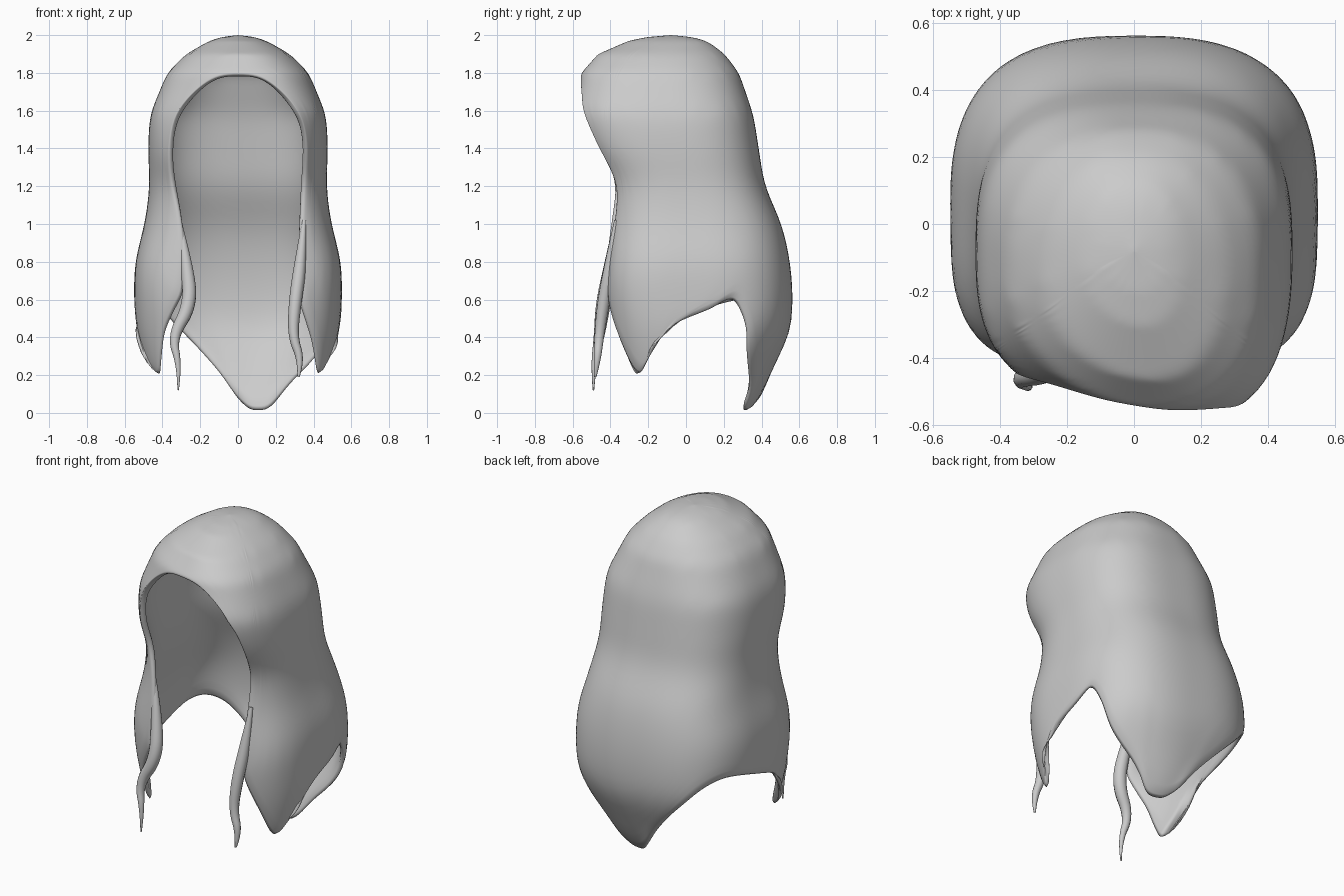
import bpy, math
from mathutils import Vector

if "Cube" in bpy.data.objects:
    bpy.data.objects.remove(bpy.data.objects["Cube"])

# Body cross-sections: height, half width, front y, back y
SECTIONS = [
    (0.0, .35, -.38, .34), (.07, .39, -.40, .40), (.2, .49, -.43, .44),
    (.4, .54, -.44, .545), (.6, .55, -.45, .565), (.8, .545, -.445, .55),
    (1.0, .495, -.44, .505), (1.2, .47, -.46, .42), (1.4, .475, -.55, .385),
    (1.6, .458, -.58, .35), (1.8, .375, -.545, .28), (1.9, .275, -.46, .205),
    (1.97, .15, -.30, .11), (1.99, .09, -.2, .03), (2.0, 0, -.08, -.08)]

# Free edge (angle from the front, height): face opening, side lobes, back point
EDGE = [
    (0, 1.79), (18, 1.76), (34, 1.65), (43, 1.48), (43, 1.25), (38, 1.05),
    (31, .85), (29, .64), (34, .5), (45, .34), (58, .2), (67, .26),
    (79, .42), (93, .54), (105, .6), (113, .5), (123, .33), (141, .17),
    (152, .02), (168, 0), (180, .07), (194, .25), (209, .43), (225, .55),
    (245, .6), (268, .55), (284, .43), (300, .2), (309, .26), (319, .42),
    (329, .55), (335, .65), (335, .85), (327, 1.05), (317, 1.25),
    (317, 1.48), (326, 1.65), (342, 1.76)]
SUB, ROWS = 3, 28


def spline(p0, p1, p2, p3, f):
    return .5 * (2 * p1 + (p2 - p0) * f + (2 * p0 - 5 * p1 + 4 * p2 - p3) * f * f
                 + (3 * p1 - p0 - 3 * p2 + p3) * f ** 3)


def section(z):
    z = min(max(z, 0), 2)
    last = len(SECTIONS) - 1
    for k in range(last):
        lo, hi = SECTIONS[k], SECTIONS[k + 1]
        if z <= hi[0]:
            f = (z - lo[0]) / (hi[0] - lo[0])
            if .1 < z < 1.6 and k > 2:
                a, b = SECTIONS[k - 1], SECTIONS[k + 2]
                return [spline(a[j], lo[j], hi[j], b[j], f) for j in (1, 2, 3)]
            return [lo[j] + (hi[j] - lo[j]) * f for j in (1, 2, 3)]


def spow(v, e):
    return math.copysign(abs(v) ** e, v)


def surface(angle, z):
    w, yf, yb = section(z)
    a = math.radians(angle)
    mid, half = (yf + yb) / 2, (yb - yf) / 2
    e = .74 + .2 * max(0, (z - 1.6) / .4)
    if math.cos(a) < 0:                      # rounder low on the back point
        e += .2 * max(0, min(1, (.5 - z) / .3)) * -math.cos(a)
    sx = spow(math.sin(a), e)
    x = w * sx
    if math.cos(a) > 0:                      # squarer front around the locks
        p = 2 / e + .9 * max(0, 1 - abs(z - .7) / .5)
        y = mid - half * max(0, 1 - abs(sx) ** p) ** (1 / p)
    else:
        y = mid + half * abs(math.cos(a)) ** e
    # the brow pushes further forward on the right
    if z > 1.3:
        y -= .17 * x * max(0, math.cos(a)) * min(1, (z - 1.3) / .3)
    return (x, y, max(z, 0))


def edge_point(i, f):
    n = len(EDGE)
    pts = []
    for k in range(i - 1, i + 3):
        a, z = EDGE[k % n]
        pts.append(Vector((a + 360 * (k // n), z)))
    return spline(*pts, f)


# Hair shell: columns run from the free edge up to the crown
cols = len(EDGE) * SUB
verts, faces = [], []
for c in range(cols):
    ab, zb = edge_point(c // SUB, (c % SUB) / SUB)
    i, n = c / SUB, len(EDGE)
    # fan the columns beside the face opening outward so they do not overlap
    at = 360 * c / cols + 22 * (math.exp(-((i - 4.5) / 2.5) ** 2)
                                - math.exp(-((n - i - 4.5) / 2.5) ** 2))
    for r in range(ROWS):
        t = r / ROWS
        z = zb + (2 - zb) * (1 - (1 - t) ** 2)
        verts.append(surface(ab + (at - ab) * t ** .4, z))
crown = len(verts)
verts.append((0, -.08, 2.0))
for c in range(cols):
    d = (c + 1) % cols
    for r in range(ROWS - 1):
        faces.append((c * ROWS + r, d * ROWS + r, d * ROWS + r + 1, c * ROWS + r + 1))
    faces.append((c * ROWS + ROWS - 1, d * ROWS + ROWS - 1, crown))
mesh = bpy.data.meshes.new("hair_shell")
mesh.from_pydata(verts, [], faces)
mesh.shade_smooth()
shell = bpy.data.objects.new("hair_shell", mesh)
bpy.context.collection.objects.link(shell)
sol = shell.modifiers.new("thickness", 'SOLIDIFY')
sol.thickness, sol.offset = .035, -1
sub = shell.modifiers.new("smooth", 'SUBSURF')
sub.levels = sub.render_levels = 1


# Thin tapering strands hanging from the front locks
def strand(name, points):
    cu = bpy.data.curves.new(name, 'CURVE')
    cu.dimensions = '3D'
    cu.bevel_depth, cu.bevel_resolution = 1.0, 3
    cu.use_fill_caps = True
    sp = cu.splines.new('NURBS')
    sp.points.add(len(points) - 1)
    for p, (x, y, z, r) in zip(sp.points, points):
        p.co, p.radius = (x, y, z, 1), r
    sp.use_endpoint_u = True
    sp.order_u, sp.resolution_u = 3, 8
    sp.use_smooth = True
    ob = bpy.data.objects.new(name, cu)
    bpy.context.collection.objects.link(ob)


strand("right_strand", [(.35, -.37, 1.02, .01), (.33, -.40, .78, .035), (.30, -.44, .57, .034),
                        (.29, -.46, .4, .026), (.335, -.47, .28, .02), (.32, -.48, .19, .006)])
strand("left_strand", [(-.31, -.37, 1.02, .01), (-.27, -.40, .78, .035), (-.25, -.44, .57, .04),
                       (-.35, -.46, .4, .028), (-.31, -.49, .25, .014), (-.317, -.49, .12, .004)])
